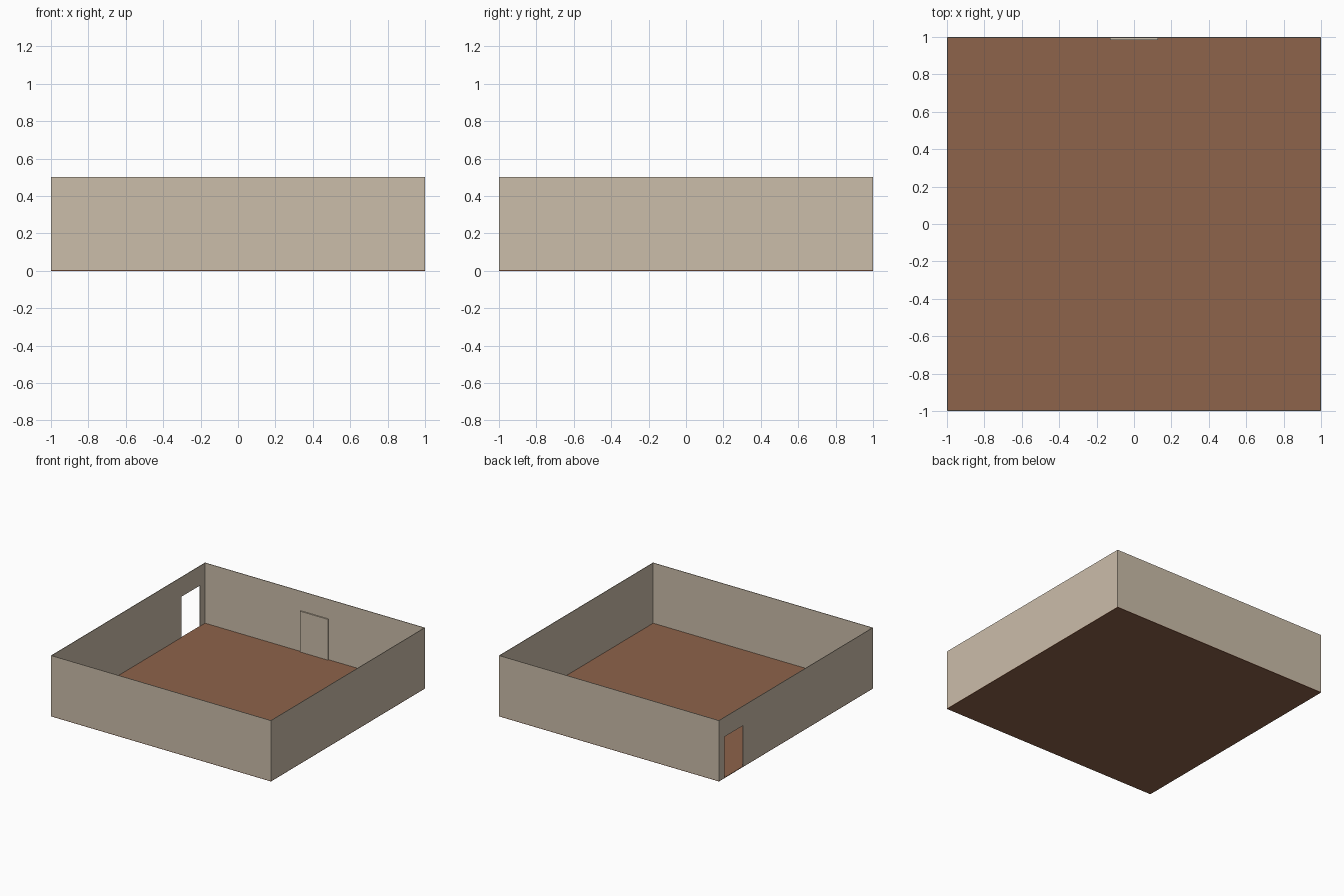
import bpy, bmesh
from mathutils import Vector

if "Cube" in bpy.data.objects:
    bpy.data.objects.remove(bpy.data.objects["Cube"])


def material(name, rgb):
    m = bpy.data.materials.new(name)
    m.diffuse_color = (*rgb, 1.0)
    m.use_nodes = True
    m.node_tree.nodes["Principled BSDF"].inputs["Base Color"].default_value = m.diffuse_color
    return m


plaster = material("beige_plaster", (0.60, 0.51, 0.40))
wood = material("brown_floor", (0.27, 0.125, 0.07))

T = 0.005      # thickness of floor and walls
H = 0.5        # wall height
DOOR_H = 0.34  # height of doorway and door panel


def slab(name, outline, thickness, mat):
    """Extrude a flat outline of 3D points by a thickness vector."""
    bm = bmesh.new()
    face = bm.faces.new([bm.verts.new(p) for p in outline])
    ext = bmesh.ops.extrude_face_region(bm, geom=[face], use_keep_orig=True)
    moved = [v for v in ext["geom"] if isinstance(v, bmesh.types.BMVert)]
    bmesh.ops.translate(bm, verts=moved, vec=Vector(thickness))
    bmesh.ops.recalc_face_normals(bm, faces=bm.faces)
    me = bpy.data.meshes.new(name)
    bm.to_mesh(me)
    bm.free()
    me.materials.append(mat)
    ob = bpy.data.objects.new(name, me)
    bpy.context.collection.objects.link(ob)
    return ob


# Floor
slab("floor", [(-1, -1, 0), (1, -1, 0), (1, 1, 0), (-1, 1, 0)], (0, 0, T), wood)

# Front and back walls
for name, y, d in (("front_wall", -1, T), ("back_wall", 1, -T)):
    slab(name, [(-1, y, T), (1, y, T), (1, y, H), (-1, y, H)], (0, d, 0), plaster)

# Right wall, between front and back walls
e = 1 - T
slab("right_wall", [(1, -e, T), (1, e, T), (1, e, H), (1, -e, H)], (-T, 0, 0), plaster)

# Left wall with an open doorway near the back corner
profile = [(-e, T), (0.69, T), (0.69, DOOR_H), (0.93, DOOR_H),
           (0.93, T), (e, T), (e, H), (-e, H)]
slab("left_wall", [(-1, y, z) for y, z in profile], (T, 0, 0), plaster)

# Plain door panel standing against the inside of the back wall
w = 0.128
slab("door_panel", [(-w, e, T), (w, e, T), (w, e, DOOR_H), (-w, e, DOOR_H)],
     (0, -0.01, 0), plaster)
